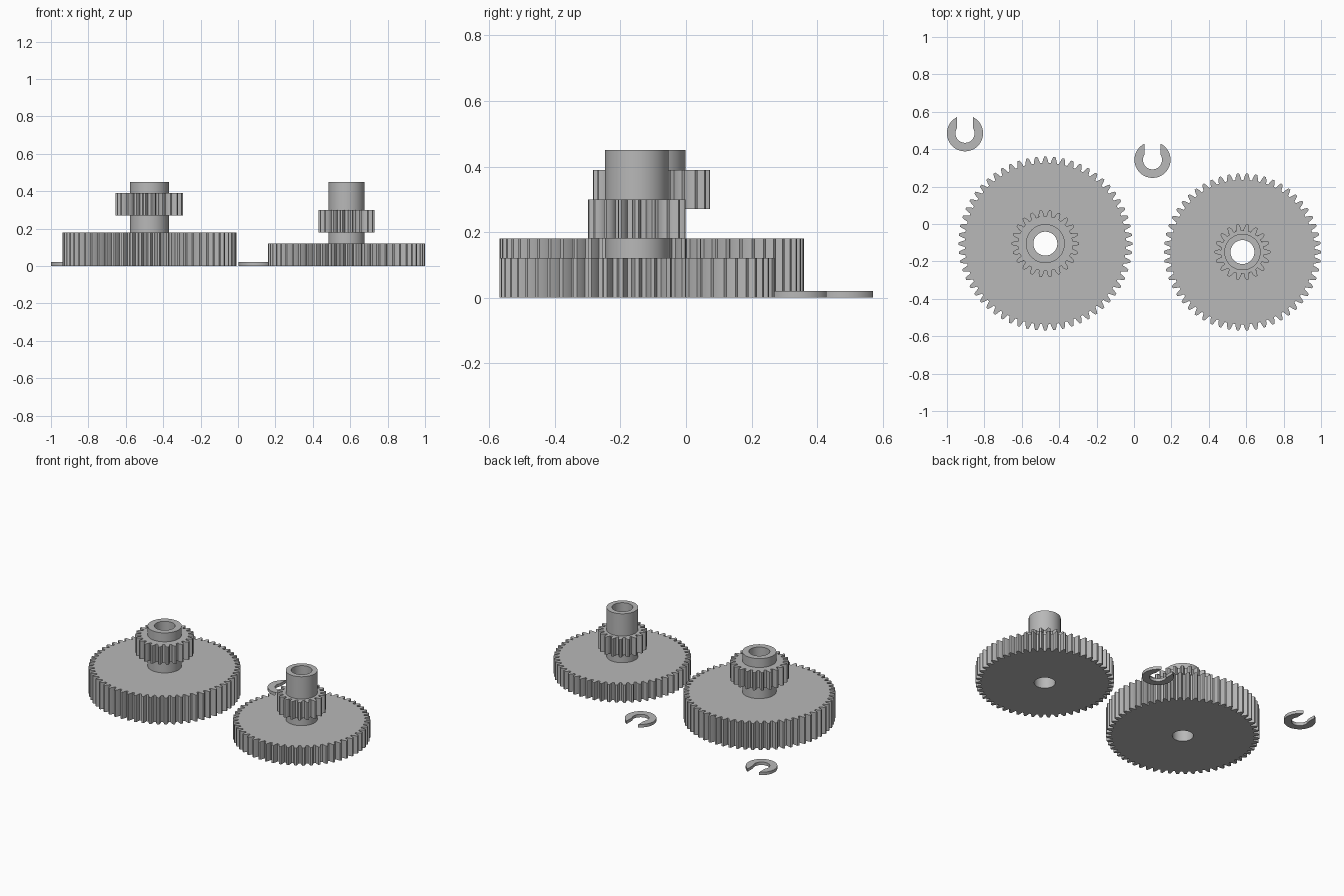
import bpy, bmesh, math

if "Cube" in bpy.data.objects:
    bpy.data.objects.remove(bpy.data.objects["Cube"])

grey = bpy.data.materials.new("plain_grey")
grey.diffuse_color = (0.48, 0.48, 0.48, 1)
grey.use_nodes = True
grey.node_tree.nodes["Principled BSDF"].inputs["Base Color"].default_value = grey.diffuse_color

MODULE = 0.015
BORE = 0.064


def circle(r, n):
    return [(r * math.cos(2 * math.pi * i / n), r * math.sin(2 * math.pi * i / n))
            for i in range(n)]


def gear_outline(teeth, steps=5):
    """Involute spur gear outline with a tooth centred on +x."""
    pitch = MODULE * teeth / 2
    base = pitch * math.cos(math.radians(20))
    root, tip = pitch - 1.25 * MODULE, pitch + MODULE
    inv = lambda a: math.tan(a) - a

    def half_angle(r):
        return (math.pi / (2 * teeth) + inv(math.radians(20))
                - inv(math.acos(base / max(r, base))))

    radii = [root + (tip - root) * i / steps for i in range(steps + 1)]
    flank = [(r, -half_angle(r)) for r in radii]
    tooth = flank + [(r, -a) for r, a in reversed(flank)]
    pts = []
    for k in range(teeth):
        mid = 2 * math.pi * k / teeth
        pts += [(r * math.cos(mid + a), r * math.sin(mid + a)) for r, a in tooth]
    return pts


def ring_prism(name, outer, inner, centre, z0, z1, closed=True):
    """Solid between two matching outlines; open outlines get end walls."""
    bm = bmesh.new()
    cx, cy = centre
    loops = [[bm.verts.new((cx + x, cy + y, z)) for x, y in pts]
             for pts, z in ((outer, z0), (outer, z1), (inner, z1), (inner, z0))]
    n = len(outer)
    for i in range(n if closed else n - 1):
        j = (i + 1) % n
        for k in range(4):
            a, b = loops[k], loops[(k + 1) % 4]
            bm.faces.new((a[i], a[j], b[j], b[i]))
    if not closed:
        for e in (0, n - 1):
            bm.faces.new([loop[e] for loop in loops])
    bmesh.ops.recalc_face_normals(bm, faces=bm.faces)
    mesh = bpy.data.meshes.new(name)
    bm.to_mesh(mesh)
    bm.free()
    mesh.materials.append(grey)
    ob = bpy.data.objects.new(name, mesh)
    bpy.context.collection.objects.link(ob)
    bpy.ops.object.select_all(action='DESELECT')
    ob.select_set(True)
    bpy.context.view_layer.objects.active = ob
    bpy.ops.object.shade_smooth_by_angle(angle=math.radians(25))
    return ob


def compound_gear(name, centre, big_teeth, big_top, small_teeth, small_z, hub_r):
    # wide gear wheel with the bore through it
    big = gear_outline(big_teeth)
    ring_prism(name + "_wheel", big, circle(BORE, len(big)), centre, 0, big_top)
    # hollow hub standing on the wheel
    ring_prism(name + "_hub", circle(hub_r, 96), circle(BORE, 96), centre, big_top, 0.45)
    # small pinion around the hub
    small = gear_outline(small_teeth)
    ring_prism(name + "_pinion", small, circle(hub_r - 0.008, len(small)), centre, *small_z)


def retaining_clip(name, centre, r_out=0.0965, r_in=0.051, slot=0.043, n=64):
    # C-shaped washer with a straight slot open towards +y
    def arc(r):
        a0 = math.acos(slot / r)
        sweep = math.pi + 2 * a0
        return [(r * math.cos(a0 - sweep * i / n), r * math.sin(a0 - sweep * i / n))
                for i in range(n + 1)]
    ring_prism(name, arc(r_out), arc(r_in), centre, 0, 0.02, closed=False)


compound_gear("large_gear", (-0.474, -0.105), 60, 0.18, 22, (0.27, 0.39), 0.104)
compound_gear("medium_gear", (0.58, -0.15), 54, 0.12, 18, (0.18, 0.30), 0.097)
retaining_clip("left_clip", (-0.9035, 0.485))
retaining_clip("right_clip", (0.099, 0.343))
